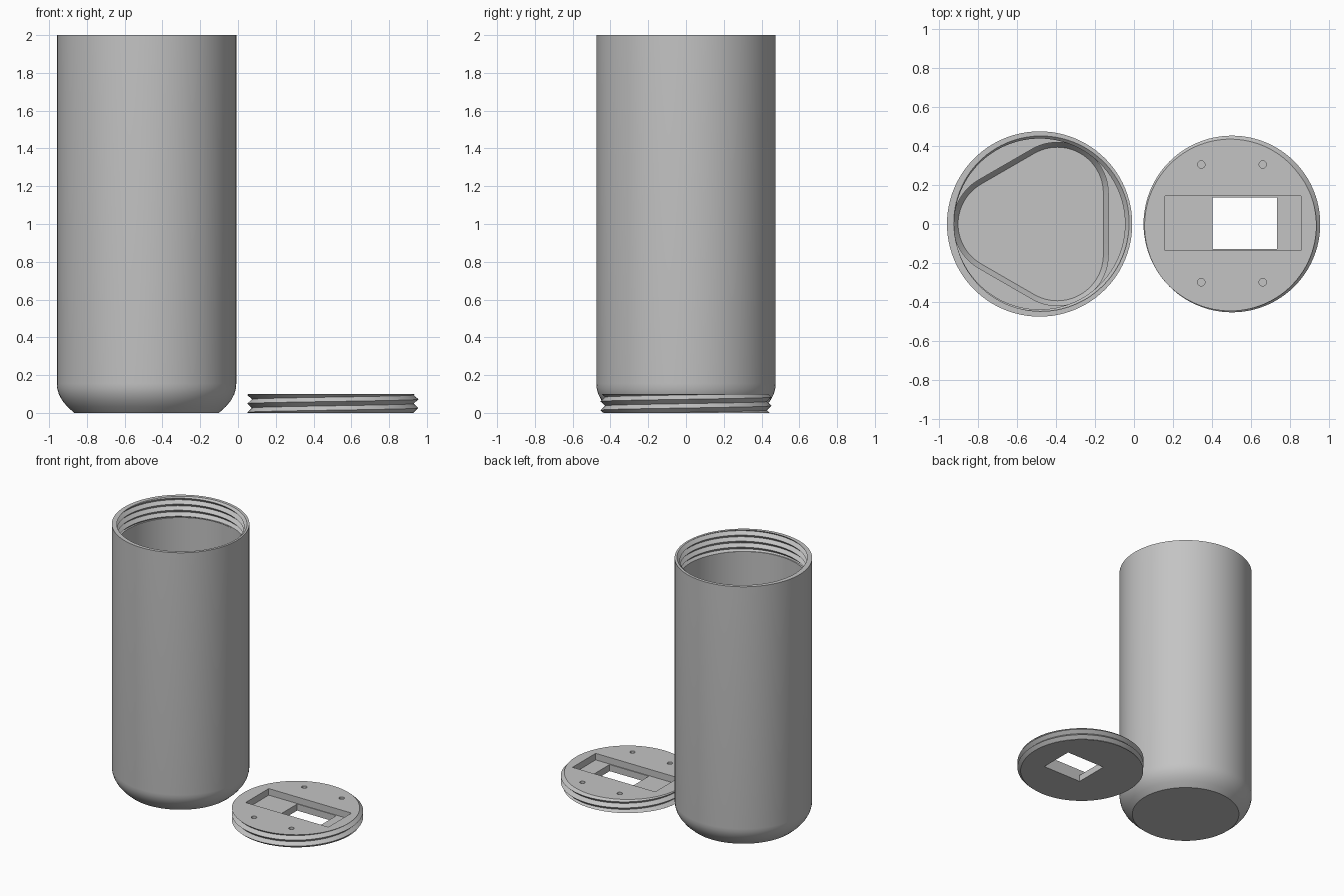
import bpy, bmesh, math
from mathutils import Matrix, Vector

if "Cube" in bpy.data.objects:
    bpy.data.objects.remove(bpy.data.objects["Cube"])

TAU = 2 * math.pi
SEGMENTS = 96
PITCH = 0.046
BODY_X, LID_X = -0.484, 0.502

grey = bpy.data.materials.new("light grey plastic")
grey.use_nodes = True
grey.diffuse_color = (0.55, 0.55, 0.55, 1)
grey.node_tree.nodes["Principled BSDF"].inputs["Base Color"].default_value = (0.55, 0.55, 0.55, 1)


def make(name, bm):
    bmesh.ops.recalc_face_normals(bm, faces=bm.faces)
    mesh = bpy.data.meshes.new(name)
    bm.to_mesh(mesh)
    bm.free()
    mesh.materials.append(grey)
    obj = bpy.data.objects.new(name, mesh)
    bpy.context.collection.objects.link(obj)
    return obj


def loft(name, loops):
    """Closed solid skinned through loops of equal point count."""
    bm = bmesh.new()
    rings = [[bm.verts.new(p) for p in loop] for loop in loops]
    n = len(rings[0])
    for a, b in zip(rings, rings[1:]):
        for i in range(n):
            bm.faces.new((a[i], a[(i + 1) % n], b[(i + 1) % n], b[i]))
    bm.faces.new(rings[0][::-1])
    bm.faces.new(rings[-1])
    return make(name, bm)


def circle(x, y, r, z, n=SEGMENTS):
    return [(x + r * math.cos(TAU * i / n), y + r * math.sin(TAU * i / n), z) for i in range(n)]


def rounded_triangle(x, r, reach, z, per_corner=24):
    """Hull of three equal circles, one corner pointing to -x."""
    pts = []
    for k in range(3):
        mid = math.pi + k * TAU / 3
        cx, cy = x + reach * math.cos(mid), reach * math.sin(mid)
        for i in range(per_corner + 1):
            a = mid - TAU / 6 + TAU / 3 * i / per_corner
            pts.append((cx + r * math.cos(a), cy + r * math.sin(a), z))
    return pts


def threaded_plug(name, x, root, crest, z0, z1, first_crest):
    """Solid cylinder with a right-handed V thread clipped flat at both ends."""
    bm = bmesh.new()
    turns = math.ceil((z1 - z0) / PITCH) + 2
    columns = []
    for i in range(SEGMENTS + 1):
        turn = i / SEGMENTS
        a = TAU * turn
        column = []
        for k in range(-4, 2 * turns):
            z = min(max(first_crest + PITCH * (k / 2 + turn), z0), z1)
            phase = ((z - first_crest) / PITCH - turn) % 1
            r = root + (crest - root) * abs(1 - 2 * phase)
            column.append(bm.verts.new((x + r * math.cos(a), r * math.sin(a), z)))
        columns.append(column)
    for a, b in zip(columns, columns[1:]):
        for k in range(len(a) - 1):
            bm.faces.new((a[k], b[k], b[k + 1], a[k + 1]))
    bmesh.ops.remove_doubles(bm, verts=bm.verts, dist=1e-5)
    bmesh.ops.holes_fill(bm, edges=[e for e in bm.edges if e.is_boundary], sides=0)
    return make(name, bm)


def box(name, x0, x1, y0, y1, z0, z1):
    bm = bmesh.new()
    size = Matrix.Diagonal((x1 - x0, y1 - y0, z1 - z0, 1))
    centre = Vector(((x0 + x1) / 2, (y0 + y1) / 2, (z0 + z1) / 2))
    bmesh.ops.create_cube(bm, size=1, matrix=Matrix.Translation(centre) @ size)
    return make(name, bm)


def carve(obj, cutters):
    for cutter in cutters:
        mod = obj.modifiers.new("cut", "BOOLEAN")
        mod.operation = "DIFFERENCE"
        mod.solver = "EXACT"
        mod.object = cutter
    bpy.context.view_layer.update()
    graph = bpy.context.evaluated_depsgraph_get()
    mesh = bpy.data.meshes.new_from_object(obj.evaluated_get(graph))
    obj.modifiers.clear()
    obj.data = mesh
    mesh.materials.clear()
    mesh.materials.append(grey)
    for cutter in cutters:
        bpy.data.objects.remove(cutter)
    bpy.ops.object.select_all(action="DESELECT")
    obj.select_set(True)
    bpy.context.view_layer.objects.active = obj
    bpy.ops.object.shade_smooth_by_angle(angle=math.radians(25))


# Container: tall cylinder with a rounded lower edge
profile = [(0.383, 0), (0.42, 0.033), (0.447, 0.066), (0.465, 0.1), (0.473, 0.13), (0.475, 0.155), (0.475, 2)]
container = loft("container", [circle(BODY_X, 0, r, z) for r, z in profile])

# Hollow: threaded mouth, round bore, rounded triangular well with a bevelled floor
mouth = threaded_plug("mouth_cutter", BODY_X, 0.438, 0.461, 1.84, 2.03, 1.86)
bore = loft("bore_cutter", [circle(BODY_X, 0, 0.444, z) for z in (1.45, 1.85)])
well = loft("well_cutter", [rounded_triangle(BODY_X, r, 0.182, z)
                            for r, z in ((0.236, 0.09), (0.261, 0.125), (0.261, 1.5))])
carve(container, [mouth, bore, well])

# Lid: threaded disc with a stepped window and four blind screw holes
lid = threaded_plug("threaded_lid", LID_X, 0.428, 0.453, 0, 0.1, 0.026)
cuts = [box("recess_cutter", 0.159, 0.856, -0.135, 0.143, 0.05, 0.15),
        box("window_cutter", 0.403, 0.733, -0.128, 0.137, -0.05, 0.07)]
for x in (0.345, 0.66):
    for y in (-0.299, 0.305):
        cuts.append(loft("screw_hole_cutter", [circle(x, y, 0.019, z, 24) for z in (0.04, 0.15)]))
carve(lid, cuts)
